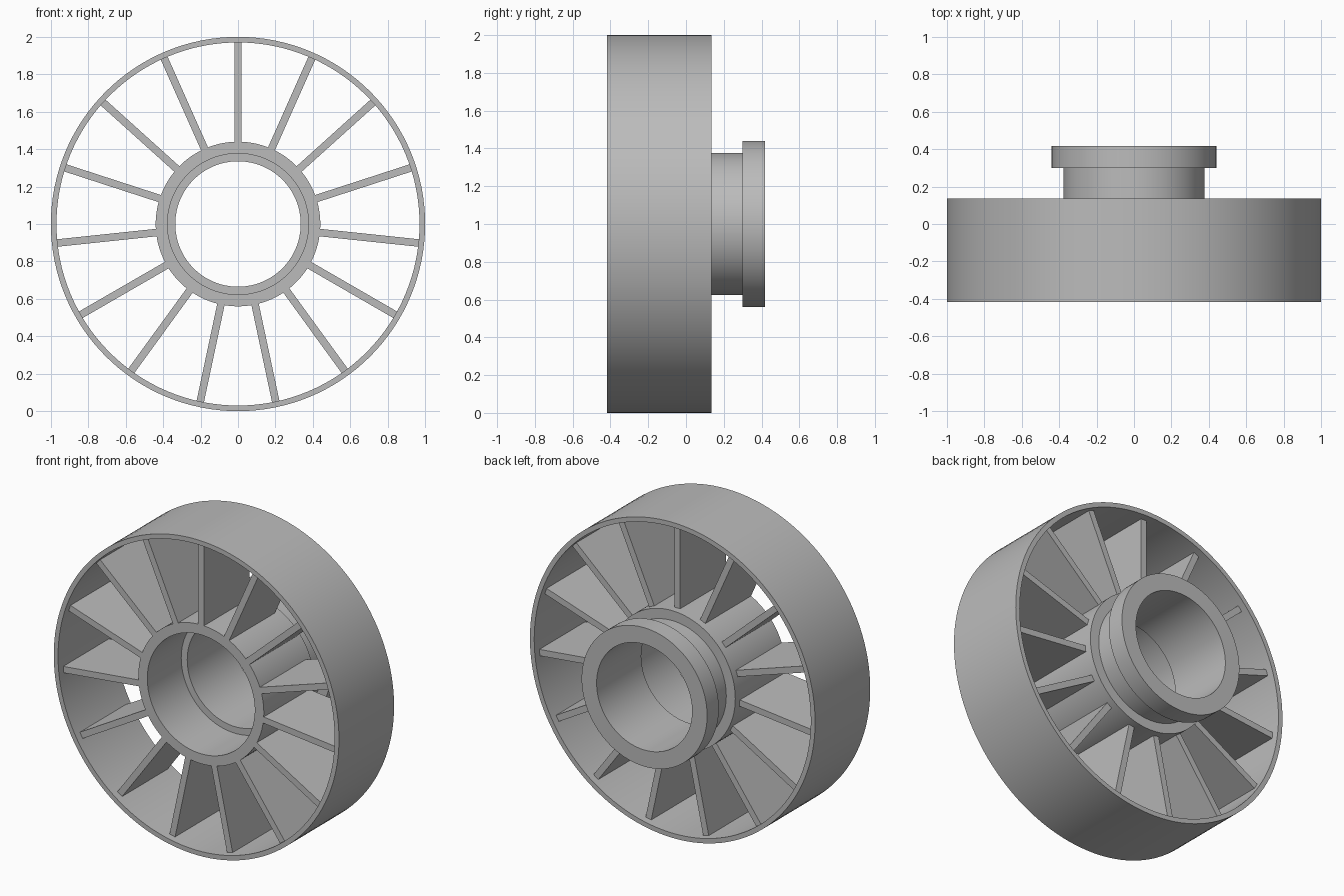
import bpy, bmesh, math
from mathutils import Matrix, Vector

cube = bpy.data.objects.get("Cube")
if cube:
    bpy.data.objects.remove(cube, do_unlink=True)

CENTRE = Vector((0, 0, 1))
SPOKES = 15

grey = bpy.data.materials.new("plain_grey")
grey.use_nodes = True
colour = (0.5, 0.5, 0.5, 1)
grey.diffuse_color = colour
grey.node_tree.nodes["Principled BSDF"].inputs["Base Color"].default_value = colour


def finish(name, bm):
    bmesh.ops.recalc_face_normals(bm, faces=bm.faces)
    mesh = bpy.data.meshes.new(name)
    bm.to_mesh(mesh)
    bm.free()
    mesh.materials.append(grey)
    obj = bpy.data.objects.new(name, mesh)
    bpy.context.collection.objects.link(obj)
    obj.location = CENTRE
    return obj


def lathe(name, profile, steps=128):
    """Turn a closed (radius, y) profile around the axle."""
    bm = bmesh.new()
    verts = [bm.verts.new((r, y, 0)) for r, y in profile]
    edges = [bm.edges.new((v, verts[i - 1])) for i, v in enumerate(verts)]
    bmesh.ops.spin(bm, geom=verts + edges, cent=(0, 0, 0), axis=(0, 1, 0),
                   angle=math.tau, steps=steps, use_merge=True)
    bmesh.ops.remove_doubles(bm, verts=bm.verts, dist=1e-5)
    obj = finish(name, bm)
    bpy.ops.object.select_all(action='DESELECT')
    obj.select_set(True)
    bpy.context.view_layer.objects.active = obj
    bpy.ops.object.shade_smooth_by_angle(angle=math.radians(30))
    return obj


# Outer rim
lathe("rim", [(1.0, -0.417), (1.0, 0.135), (0.97, 0.135), (0.97, -0.417)])

# Hub with stepped bore, narrow neck and rear flange
lathe("hub", [(0.44, -0.37), (0.44, 0.135), (0.377, 0.135), (0.377, 0.30),
              (0.44, 0.30), (0.44, 0.417), (0.335, 0.417), (0.335, -0.03),
              (0.377, -0.03), (0.377, -0.37)])

# Flat blade spokes, slightly recessed from the rim edges
bm = bmesh.new()
inner, outer, front, back = 0.43, 0.975, -0.37, 0.088
for i in range(SPOKES):
    place = (Matrix.Rotation(math.tau * i / SPOKES, 4, 'Y')
             @ Matrix.Translation((0, (front + back) / 2, (inner + outer) / 2))
             @ Matrix.Diagonal((0.04, back - front, outer - inner, 1)))
    bmesh.ops.create_cube(bm, size=1, matrix=place)
finish("spokes", bm)
